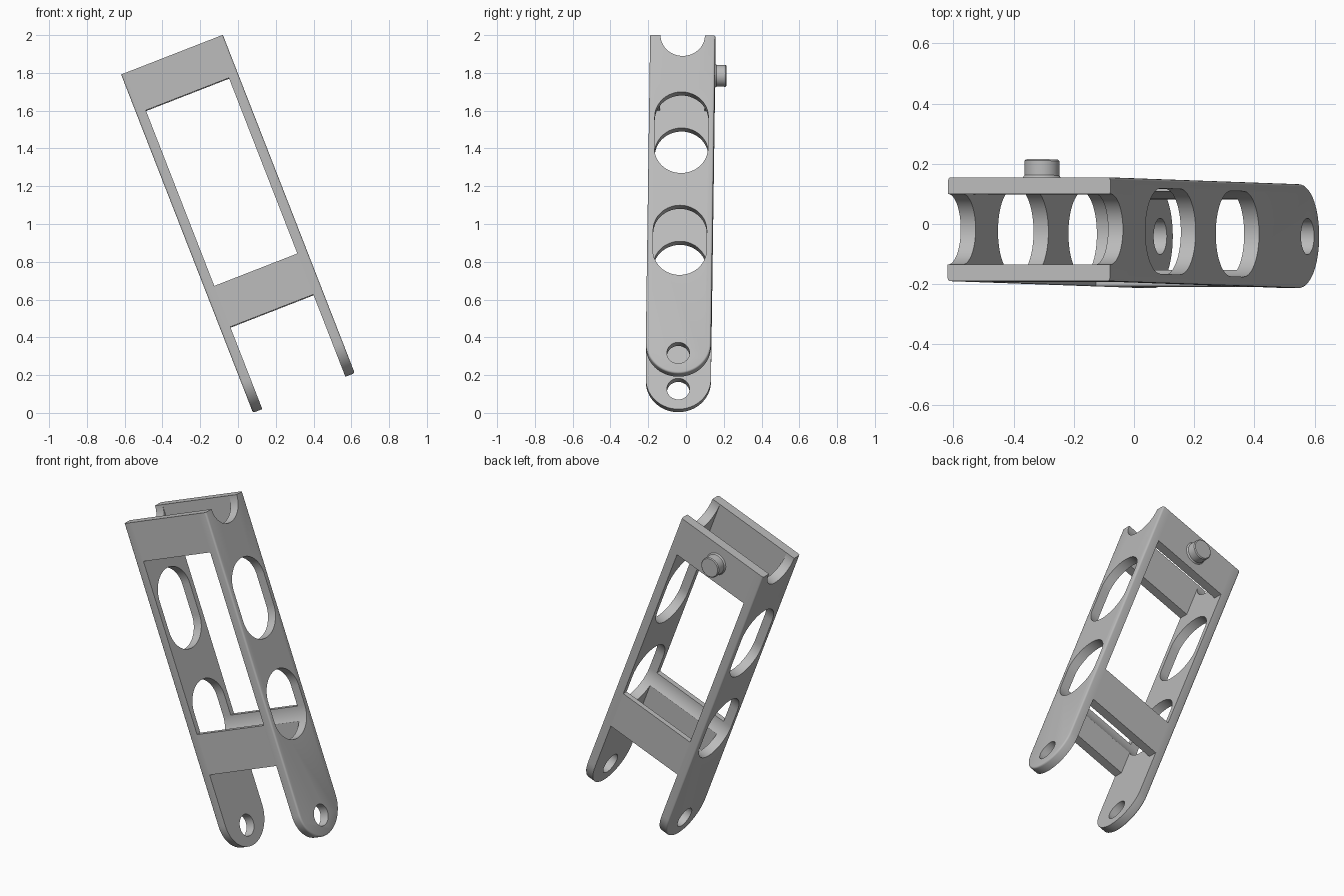
import bpy, bmesh
from math import sin, cos, pi, radians
from mathutils import Matrix

cube = bpy.data.objects.get("Cube")
if cube:
    bpy.data.objects.remove(cube)

grey = bpy.data.materials.new("neutral_grey")
grey.use_nodes = True
colour = (0.5, 0.5, 0.5, 1)
grey.diffuse_color = colour
grey.node_tree.nodes["Principled BSDF"].inputs["Base Color"].default_value = colour

# Frame sizes, measured upright before leaning
LENGTH, HALF_W, HALF_D = 1.92, 0.289, 0.1725
PLATE, BAR = 0.053, 0.055
LEAN = (Matrix.Translation((0, -0.03, 1.0))
        @ Matrix.Rotation(radians(-21.3), 4, 'Y')
        @ Matrix.Rotation(radians(-0.75), 4, 'X')
        @ Matrix.Translation((0, 0, -LENGTH / 2)))


def arc(cz, r, start, end, n=32):
    """Arc points in the depth/height plane."""
    return [(r * cos(start + (end - start) * i / n),
             cz + r * sin(start + (end - start) * i / n)) for i in range(n + 1)]


def prism(name, profile, x0, x1, soft_side=0):
    """Extrude a depth/height profile across x, softening one outer rim."""
    bm = bmesh.new()
    face = bm.faces.new([bm.verts.new((x0, y, z)) for y, z in profile])
    ext = bmesh.ops.extrude_face_region(bm, geom=[face])
    verts = [v for v in ext["geom"] if isinstance(v, bmesh.types.BMVert)]
    bmesh.ops.translate(bm, verts=verts, vec=(x1 - x0, 0, 0))
    bmesh.ops.recalc_face_normals(bm, faces=bm.faces)
    if soft_side:
        rim = [e for e in bm.edges
               if all(abs(v.co.x - soft_side * HALF_W) < 1e-5 for v in e.verts)
               and not all(abs(v.co.y) < HALF_D - BAR + 0.01 and v.co.z > 1
                           for v in e.verts)
               and min(v.co.z for v in e.verts) < LENGTH - 0.01]
        bmesh.ops.bevel(bm, geom=rim, offset=0.01, segments=3, profile=0.5,
                        affect='EDGES')
    mesh = bpy.data.meshes.new(name)
    bm.to_mesh(mesh)
    bm.free()
    obj = bpy.data.objects.new(name, mesh)
    bpy.context.collection.objects.link(obj)
    mesh.materials.append(grey)
    return obj


def activate(obj):
    bpy.ops.object.select_all(action='DESELECT')
    obj.select_set(True)
    bpy.context.view_layer.objects.active = obj


def cut(obj, cutter):
    activate(obj)
    mod = obj.modifiers.new("cut", 'BOOLEAN')
    mod.operation = 'DIFFERENCE'
    mod.solver = 'EXACT'
    mod.object = cutter
    bpy.ops.object.modifier_apply(modifier=mod.name)


def slot(name, low, high, r):
    """Cutter with rounded ends, passing through the whole width."""
    profile = arc(high, r, 0, pi) + arc(low, r, pi, 2 * pi)
    if low == high:
        profile = arc(low, r, 0, 2 * pi, 48)[:-1]
    return prism(name, profile, -0.5, 0.5)


upper_slot = slot("upper_slot_cutter", 1.279, 1.456, 0.142)
lower_slot = slot("lower_slot_cutter", 0.70, 0.812, 0.142)
pivot_hole = slot("pivot_hole_cutter", 0.115, 0.115, 0.06)
cutters = [upper_slot, lower_slot, pivot_hole]
parts = []

# Side plates: round foot, half-round notch at the top
outline = (arc(HALF_D, HALF_D, pi, 2 * pi) + [(HALF_D, LENGTH)]
           + arc(LENGTH, HALF_D - BAR, 0, -pi) + [(-HALF_D, LENGTH)])
for side, label in ((1, "left"), (-1, "right")):
    plate = prism(label + "_side_plate", outline,
                  side * (HALF_W - PLATE), side * HALF_W, side)
    for cutter in cutters:
        cut(plate, cutter)
    parts.append(plate)

# Cross bars on the front and back, the lower pair hollowed by the slot
inner = HALF_W - PLATE
for side, label in ((-1, "front"), (1, "back")):
    y0, y1 = side * (HALF_D - BAR), side * HALF_D
    for level, z0, z1 in (("upper", 1.696, LENGTH), ("lower", 0.465, 0.698)):
        bar = prism(f"{label}_{level}_bar",
                    [(y0, z0), (y1, z0), (y1, z1), (y0, z1)], -inner, inner)
        if level == "lower":
            cut(bar, lower_slot)
        parts.append(bar)

# Round peg on the back, with a flared foot and softened tip
bm = bmesh.new()
previous = None
for out, r in ((-0.01, 0.064), (0, 0.064), (0.008, 0.058), (0.056, 0.058), (0.061, 0.053)):
    ring = [bm.verts.new((r * cos(a * pi / 20), HALF_D + out,
                          1.805 + r * sin(a * pi / 20))) for a in range(40)]
    if previous:
        for i in range(40):
            j = (i + 1) % 40
            bm.faces.new((previous[i], previous[j], ring[j], ring[i]))
    else:
        bm.faces.new(ring)
    previous = ring
bm.faces.new(previous)
bmesh.ops.recalc_face_normals(bm, faces=bm.faces)
mesh = bpy.data.meshes.new("back_peg")
bm.to_mesh(mesh)
bm.free()
mesh.materials.append(grey)
peg = bpy.data.objects.new("back_peg", mesh)
bpy.context.collection.objects.link(peg)
parts.append(peg)

# Remove cutters, lean the frame and smooth the curves
for cutter in cutters:
    bpy.data.objects.remove(cutter)
for part in parts:
    part.data.transform(LEAN)
    activate(part)
    bpy.ops.object.shade_smooth_by_angle(angle=radians(32))
